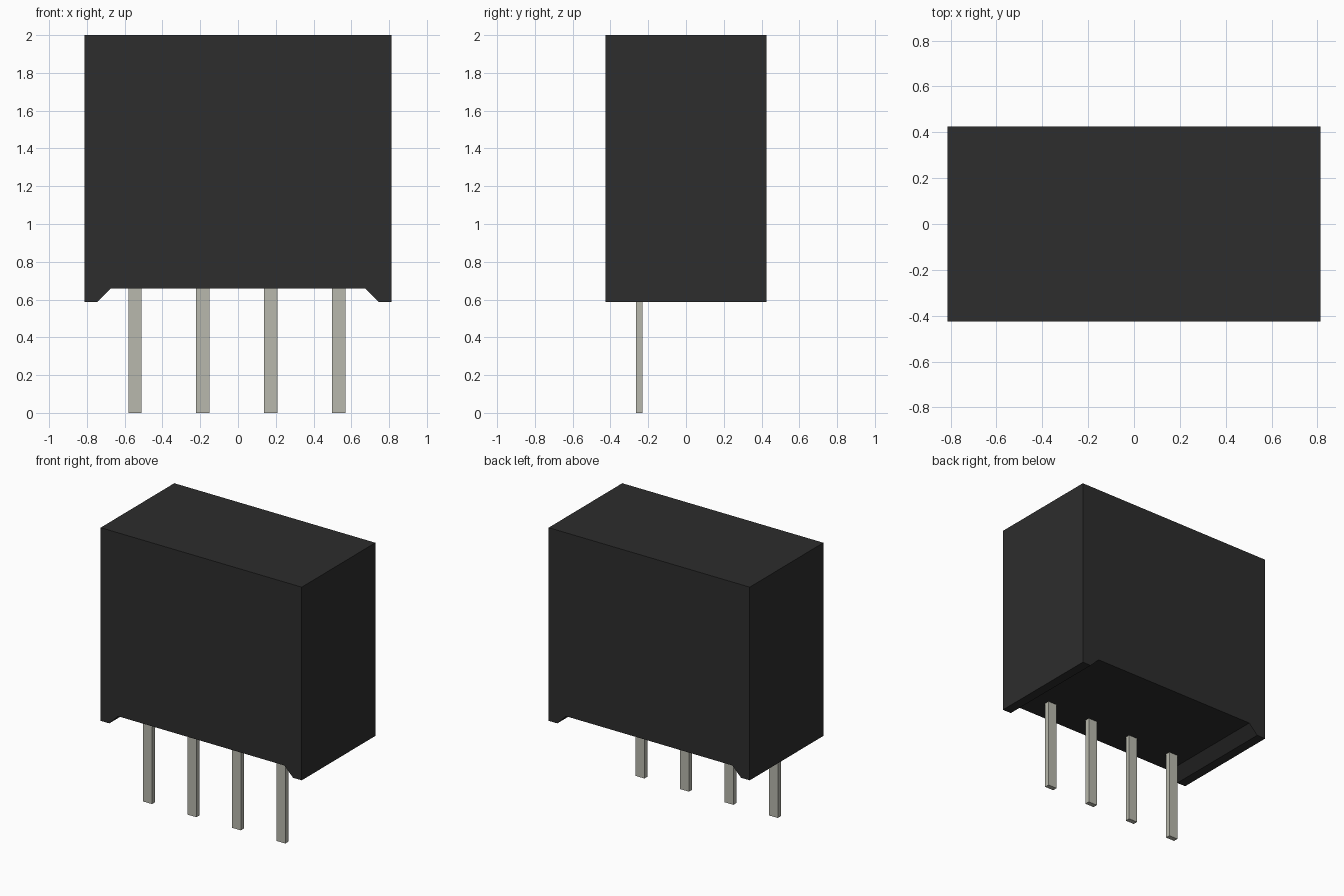
import bpy
import bmesh

cube = bpy.data.objects.get("Cube")
if cube:
    bpy.data.objects.remove(cube, do_unlink=True)


def material(name, rgb, roughness):
    m = bpy.data.materials.new(name)
    m.use_nodes = True
    m.diffuse_color = (*rgb, 1)
    bsdf = m.node_tree.nodes["Principled BSDF"]
    bsdf.inputs["Base Color"].default_value = (*rgb, 1)
    bsdf.inputs["Roughness"].default_value = roughness
    return m


def extrude_profile(name, profile, y0, y1, mat):
    """Extrude an (x, z) outline along y into a closed solid."""
    bm = bmesh.new()
    face = bm.faces.new([bm.verts.new((x, y0, z)) for x, z in profile])
    ext = bmesh.ops.extrude_face_region(bm, geom=[face])
    verts = [g for g in ext["geom"] if isinstance(g, bmesh.types.BMVert)]
    bmesh.ops.translate(bm, verts=verts, vec=(0, y1 - y0, 0))
    bmesh.ops.recalc_face_normals(bm, faces=bm.faces[:])
    mesh = bpy.data.meshes.new(name)
    bm.to_mesh(mesh)
    bm.free()
    mesh.materials.append(mat)
    obj = bpy.data.objects.new(name, mesh)
    bpy.context.collection.objects.link(obj)
    return obj


black = material("black plastic", (0.026, 0.026, 0.026), 0.6)
metal = material("tinned metal", (0.485, 0.485, 0.418), 0.5)

# Case: a block with a shallow bevelled channel underneath, between two feet
right_half = [(0.813, 2.0), (0.813, 0.588), (0.743, 0.588), (0.672, 0.659)]
left_half = [(-x, z) for x, z in reversed(right_half)]
extrude_profile("case", right_half + left_half, -0.425, 0.425, black)

# Row of four flat pins below the case, near the front
PITCH, HALF_WIDTH = 0.3595, 0.0355
for i in range(4):
    x = -0.006 + (i - 1.5) * PITCH
    outline = [(x - HALF_WIDTH, 0), (x + HALF_WIDTH, 0),
               (x + HALF_WIDTH, 0.659), (x - HALF_WIDTH, 0.659)]
    extrude_profile(f"pin_{i + 1}", outline, -0.266, -0.231, metal)
